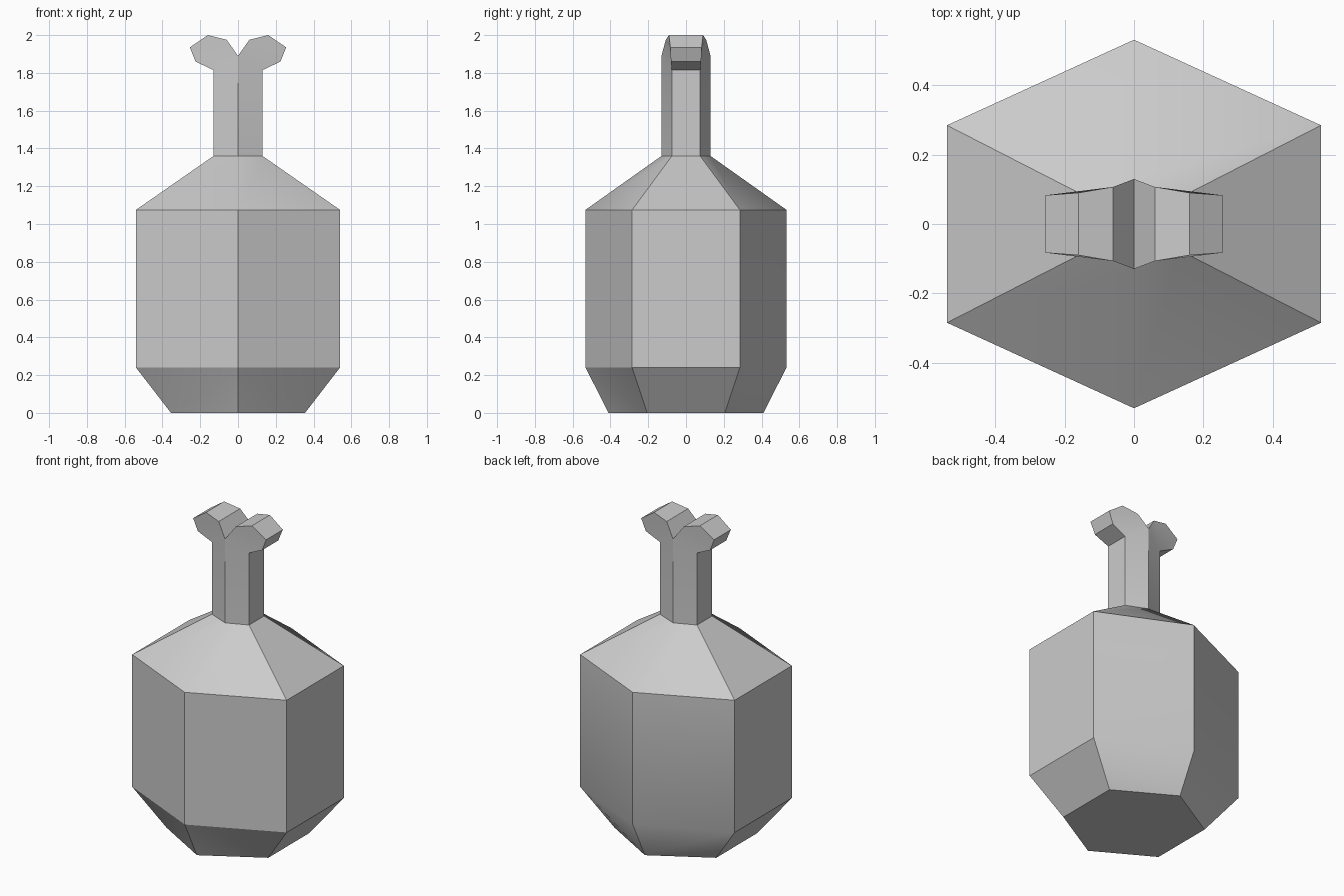
import bpy
import bmesh
import math

cube = bpy.data.objects.get("Cube")
if cube:
    bpy.data.objects.remove(cube, do_unlink=True)

# One plain grey for everything
grey = bpy.data.materials.new("plain grey")
grey.use_nodes = True
grey.diffuse_color = (0.6, 0.6, 0.6, 1)
grey.node_tree.nodes["Principled BSDF"].inputs["Base Color"].default_value = (0.6, 0.6, 0.6, 1)


def finish(bm, name):
    bmesh.ops.remove_doubles(bm, verts=bm.verts[:], dist=0.0005)
    bmesh.ops.recalc_face_normals(bm, faces=bm.faces[:])
    mesh = bpy.data.meshes.new(name)
    bm.to_mesh(mesh)
    bm.free()
    mesh.materials.append(grey)
    obj = bpy.data.objects.new(name, mesh)
    bpy.context.collection.objects.link(obj)
    bpy.ops.object.select_all(action='DESELECT')
    obj.select_set(True)
    bpy.context.view_layer.objects.active = obj
    bpy.ops.object.shade_smooth_by_angle(angle=math.radians(30))
    return obj


def hex_ring(bm, side, corner, apex, z):
    """Six-sided ring: points at front and back, flat faces at the sides."""
    pts = [(0, -apex), (side, -corner), (side, corner),
           (0, apex), (-side, corner), (-side, -corner)]
    return [bm.verts.new((x, y, z)) for x, y in pts]


# Body: stacked hexagonal rings from foot to shoulder
bm = bmesh.new()
foot, lower, upper, collar = [hex_ring(bm, *r) for r in (
    (0.355, 0.205, 0.41, 0.0), (0.54, 0.285, 0.532, 0.24),
    (0.54, 0.285, 0.532, 1.075), (0.13, 0.075, 0.13, 1.36))]
bm.faces.new(foot)
for i in range(6):
    j = (i + 1) % 6
    for a, b in ((lower, upper), (upper, collar)):
        bm.faces.new((a[i], a[j], b[j], b[i]))
    # Twisted foot facets are folded along a diagonal
    if i in (0, 3):
        fold_from_start = i == 0
    else:
        fold_from_start = i == 2
    if i in (1, 4):
        bm.faces.new((foot[i], foot[j], lower[j], lower[i]))
    elif i == 0 or i == 3:
        fold = (lower[i], foot[j]) if fold_from_start else (foot[i], lower[j])
        bm.faces.new((foot[i], foot[j], fold[0] if fold_from_start else fold[1]))
        bm.faces.new((lower[i], lower[j], fold[1] if fold_from_start else fold[0]))
    elif i == 2:
        bm.faces.new((lower[i], foot[j], foot[i]))
        bm.faces.new((lower[i], lower[j], foot[j]))
    else:
        bm.faces.new((lower[j], foot[i], foot[j]))
        bm.faces.new((lower[j], lower[i], foot[i]))
finish(bm, "body")

# Neck and forked head: half outline as (x, half depth, z), repeated on each side
outline = [(0, 0.13, 1.89), (0.06, 0.107, 1.975), (0.16, 0.09, 2.0),
           (0.255, 0.083, 1.935), (0.225, 0.08, 1.86),
           (0.13, 0.075, 1.815), (0.13, 0.075, 1.36), (0, 0.13, 1.36)]
bm = bmesh.new()
for side in (1, -1):
    front = [bm.verts.new((side * x, -d, z)) for x, d, z in outline]
    back = [bm.verts.new((side * x, d, z)) for x, d, z in outline]
    for panel in (front, back):
        bm.faces.new(panel[:6])
        bm.faces.new((panel[0], panel[5], panel[6], panel[7]))
    for k in range(6):
        bm.faces.new((front[k], front[k + 1], back[k + 1], back[k]))
finish(bm, "neck_and_forked_head")
